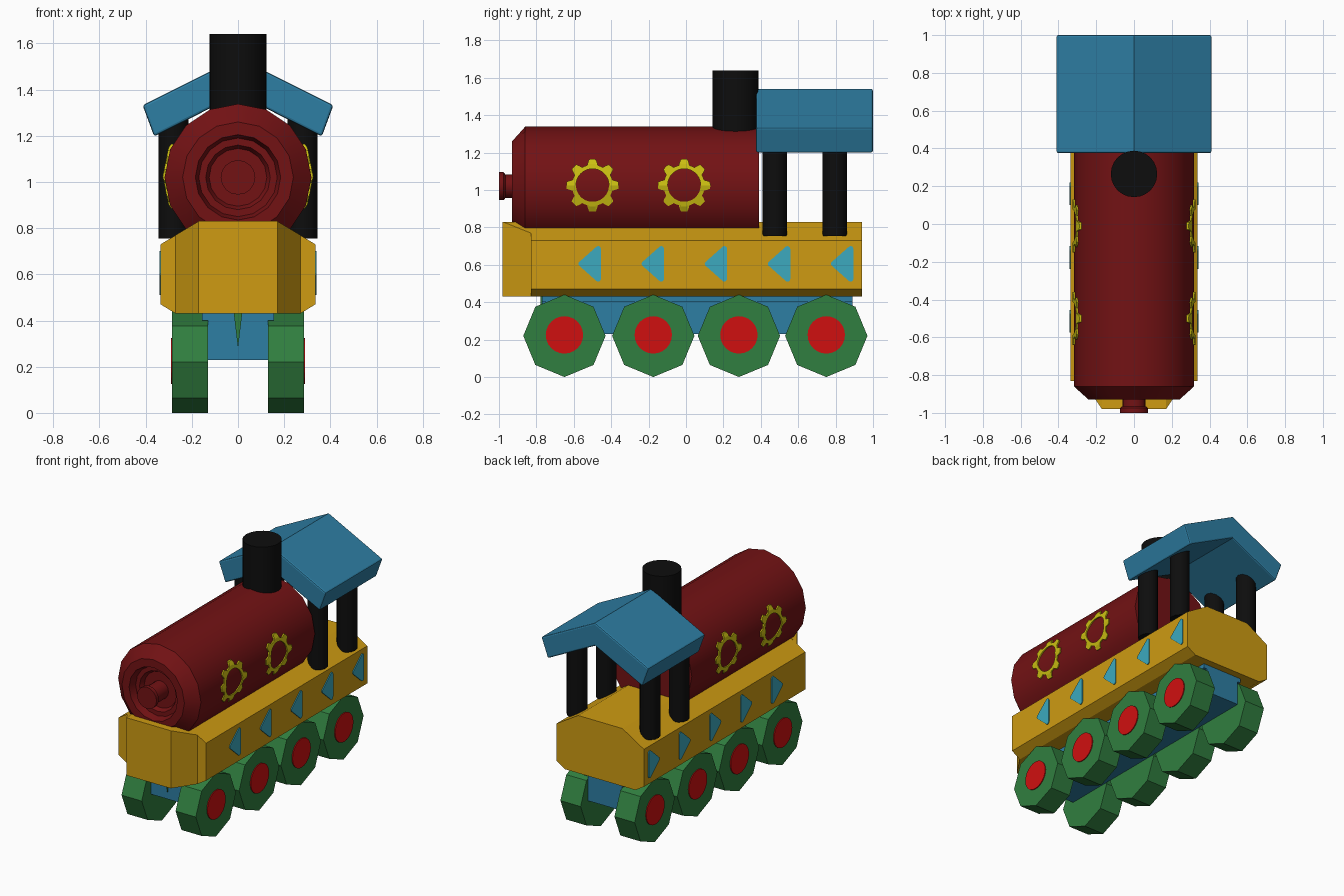
import bpy, bmesh, math
from mathutils import Vector

if "Cube" in bpy.data.objects:
    bpy.data.objects.remove(bpy.data.objects["Cube"])


def material(name, r, g, b):
    m = bpy.data.materials.new(name)
    m.diffuse_color = (r, g, b, 1)
    m.use_nodes = True
    m.node_tree.nodes["Principled BSDF"].inputs["Base Color"].default_value = m.diffuse_color
    return m


YELLOW = material("golden yellow", 0.62, 0.33, 0.006)
BLUE = material("roof blue", 0.027, 0.21, 0.37)
CYAN = material("light cyan", 0.045, 0.40, 0.52)
GREEN = material("wheel green", 0.03, 0.21, 0.05)
RED = material("bright red", 0.63, 0.005, 0.005)
MAROON = material("boiler red", 0.17, 0.006, 0.007)
LEMON = material("gear yellow", 0.60, 0.52, 0.006)
BLACK = material("black", 0.004, 0.004, 0.004)


def finish(bm, name, mat, smooth=False):
    bmesh.ops.recalc_face_normals(bm, faces=bm.faces)
    me = bpy.data.meshes.new(name)
    bm.to_mesh(me)
    bm.free()
    me.materials.append(mat)
    ob = bpy.data.objects.new(name, me)
    bpy.context.collection.objects.link(ob)
    if smooth:
        bpy.context.view_layer.objects.active = ob
        ob.select_set(True)
        bpy.ops.object.shade_smooth_by_angle(angle=math.radians(32))
        ob.select_set(False)
    return ob


def prism(name, pts, axis, a, b, mat, smooth=False):
    """Extrude a 2D outline along an axis from a to b."""
    bm = bmesh.new()
    make = {"x": lambda p, t: (t, p[0], p[1]),
            "y": lambda p, t: (p[0], t, p[1]),
            "z": lambda p, t: (p[0], p[1], t)}[axis]
    lo = [bm.verts.new(make(p, a)) for p in pts]
    hi = [bm.verts.new(make(p, b)) for p in pts]
    bm.faces.new(lo)
    bm.faces.new(hi)
    n = len(pts)
    for i in range(n):
        j = (i + 1) % n
        bm.faces.new((lo[i], lo[j], hi[j], hi[i]))
    return finish(bm, name, mat, smooth)


def ring(cx, cy, r, n):
    return [(cx + r * math.sin(math.tau * i / n), cy + r * math.cos(math.tau * i / n))
            for i in range(n)]


def mirrored(half):
    return half + [(-x, z) for x, z in reversed(half) if x > 1e-6]


# Yellow body and tapered nose
prism("body", mirrored([(0.17, 0.83), (0.335, 0.73), (0.335, 0.47), (0.27, 0.43)]),
      "y", -0.83, 0.94, YELLOW)
bm = bmesh.new()
for s in (-1, 1):
    for x, y, z in ((0.17, -0.98, 0.43), (0.17, -0.98, 0.83), (0.27, -0.83, 0.43),
                    (0.27, -0.83, 0.77), (0.17, -0.83, 0.83)):
        bm.verts.new((s * x, y, z))
bmesh.ops.convex_hull(bm, input=bm.verts)
bmesh.ops.dissolve_limit(bm, angle_limit=0.01, verts=bm.verts, edges=bm.edges)
finish(bm, "body_nose", YELLOW)

# Chassis with a wider top ledge and a slim green wedge in front
prism("chassis", mirrored([(0.155, 0.435), (0.155, 0.40), (0.13, 0.40), (0.13, 0.23)]),
      "y", -0.77, 0.89, BLUE)
prism("front_wedge", [(-0.018, 0.43), (0.018, 0.43), (0, 0.28)], "y", -0.778, -0.77, GREEN)

# Octagonal wheels with red hub plates
for k, y in enumerate((-0.65, -0.175, 0.283, 0.75)):
    for s, side in ((1, "right"), (-1, "left")):
        prism(f"wheel_{side}_{k + 1}", ring(y, 0.22, 0.22, 8), "x", s * 0.13, s * 0.285, GREEN)
        prism(f"hub_{side}_{k + 1}", ring(y, 0.225, 0.1, 24), "x", s * 0.284, s * 0.291, RED)

# Rounded arrow plates on the body sides
for k in range(5):
    y0 = -0.58 + 0.3375 * k
    pts = []
    for cy, cz, mid in ((0.02, 0, 180), (0.11, -0.08, 300), (0.11, 0.08, 60)):
        for d in (-60, -30, 0, 30, 60):
            a = math.radians(mid + d)
            pts.append((y0 + cy + 0.015 * math.cos(a), 0.605 + cz + 0.015 * math.sin(a)))
    for s, side in ((1, "right"), (-1, "left")):
        prism(f"arrow_{side}_{k + 1}", pts, "x", s * 0.334, s * 0.341, CYAN)

# Boiler: lathed profile with recessed front and knob
R, CZ, N = 0.318, 1.02, 16
profile = [(0.39, R), (-0.86, R), (-0.93, 0.24), (-0.93, 0.185), (-0.88, 0.17),
           (-0.88, 0.14), (-0.85, 0.125), (-0.85, 0.062), (-0.965, 0.062),
           (-0.975, 0.075), (-1.0, 0.075)]
bm = bmesh.new()
rows = [[bm.verts.new((x, y, z)) for x, z in ring(0, CZ, r, N)] for y, r in profile]
for a, b in zip(rows, rows[1:]):
    for i in range(N):
        j = (i + 1) % N
        bm.faces.new((a[i], a[j], b[j], b[i]))
bm.faces.new(rows[0])
bm.faces.new(rows[-1])
finish(bm, "boiler", MAROON, True)


def boiler_x(dz):
    """Half-width of the faceted boiler at height dz from its axis."""
    step = math.tau / N
    i = 0 if abs(dz) < R * math.sin(step) else 1
    z0, z1 = R * math.sin(i * step), R * math.sin((i + 1) * step)
    x0, x1 = R * math.cos(i * step), R * math.cos((i + 1) * step)
    return x0 + (x1 - x0) * (abs(dz) - z0) / (z1 - z0)


# Gear emblems wrapped on the boiler sides
SEG = 96
for k, yc in enumerate((-0.5, -0.01)):
    for s, side in ((1, "right"), (-1, "left")):
        bm = bmesh.new()
        rows = []
        for t in (0, 0.5, 1):
            for lift in ((0.008,) if t == 0.5 else (0.008, -0.005) if t else (-0.005, 0.008)):
                row = []
                for i in range(SEG):
                    a = math.tau * i / SEG
                    tooth = min(1, max(0, 0.5 + 1.3 * math.cos(8 * a)))
                    r = 0.088 + t * (0.022 + 0.03 * tooth)
                    dz = r * math.sin(a)
                    row.append(bm.verts.new((s * (boiler_x(dz) + lift),
                                             yc + r * math.cos(a), CZ + 0.005 + dz)))
                rows.append(row)
        for a, b in zip(rows, rows[1:] + rows[:1]):
            for i in range(SEG):
                j = (i + 1) % SEG
                bm.faces.new((a[i], a[j], b[j], b[i]))
        finish(bm, f"gear_{side}_{k + 1}", LEMON)

# Chimney
prism("chimney", ring(0, 0.265, 0.123, 24), "z", 1.2, 1.64, BLACK, True)

# Cab posts
for s, side in ((1, "right"), (-1, "left")):
    for y, end in ((0.475, "front"), (0.795, "rear")):
        prism(f"cab_post_{side}_{end}", ring(s * 0.28, y, 0.065, 12), "z", 0.755, 1.28, BLACK, True)

# Gabled cab roof with slightly softened edges
roof = prism("cab_roof", [(0, 1.54), (0.413, 1.332), (0.363, 1.197), (0, 1.38),
                          (-0.363, 1.197), (-0.413, 1.332)], "y", 0.375, 1.0, BLUE)
bev = roof.modifiers.new("soft_edges", "BEVEL")
bev.width = 0.01
bev.segments = 2
bev.limit_method = "ANGLE"
bev.angle_limit = math.radians(60)
